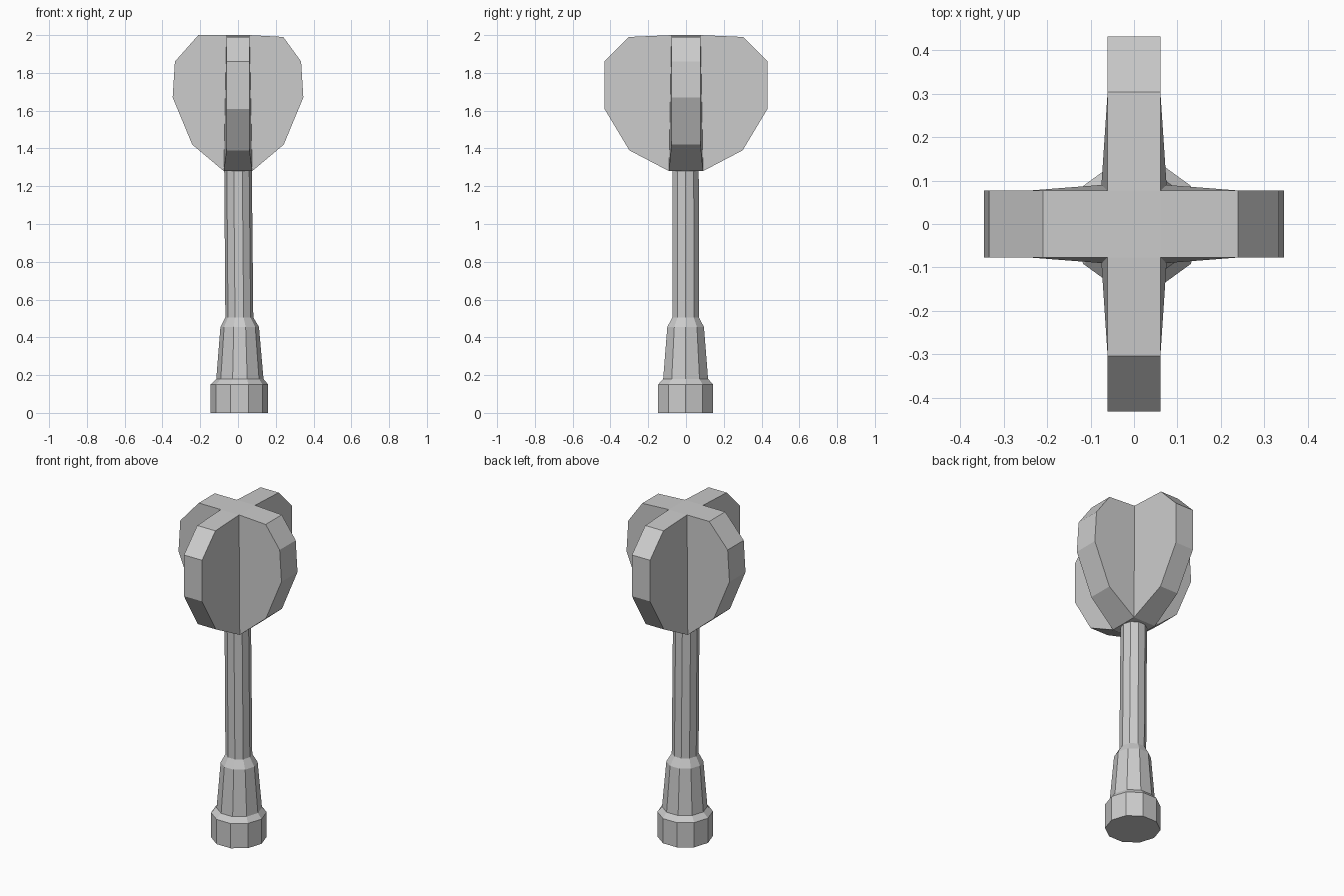
import bpy, bmesh, math
from mathutils import Vector

if "Cube" in bpy.data.objects:
    bpy.data.objects.remove(bpy.data.objects["Cube"])


def make_object(name, bm):
    bmesh.ops.remove_doubles(bm, verts=bm.verts, dist=1e-5)
    bmesh.ops.recalc_face_normals(bm, faces=bm.faces)
    mesh = bpy.data.meshes.new(name)
    bm.to_mesh(mesh)
    bm.free()
    obj = bpy.data.objects.new(name, mesh)
    bpy.context.collection.objects.link(obj)
    return obj


# Handle: ten-sided pommel, tapered grip and shaft (radius, z, x offset)
SIDES = 10
PROFILE = [(0.153, 0, 0.007), (0.153, 0.15, 0.007), (0.125, 0.18, 0.01),
           (0.102, 0.455, 0.009), (0.074, 0.505, 0.007), (0.073, 1.30, 0.0)]
bm = bmesh.new()
rings = []
for r, z, dx in PROFILE:
    rings.append([bm.verts.new((dx + r * math.cos(math.tau * i / SIDES),
                                r * math.sin(math.tau * i / SIDES) - 0.002, z))
                  for i in range(SIDES)])
for a, b in zip(rings, rings[1:]):
    for i in range(SIDES):
        j = (i + 1) % SIDES
        bm.faces.new((a[i], a[j], b[j], b[i]))
bm.faces.new(rings[0][::-1])
bm.faces.new(rings[-1])
make_object("handle", bm)

# Mace head: four flanges growing out of a slightly tapered square core
BOTTOM, TOP = (0.075, 0.09, 1.28), (0.061, 0.077, 2.0)
SIDE_FLANGE = [(0.242, 1.42), (0.346, 1.67), (0.334, 1.86)]
LONG_FLANGE = [(0.30, 1.39), (0.432, 1.61), (0.432, 1.86), (0.304, 1.99)]


def flange(bm, axis, sign, outer):
    other = 1 - axis

    def point(along, across, z):
        p = Vector((0, 0, z))
        p[axis], p[other] = sign * along, across
        return bm.verts.new(p)

    strips = []
    for s in (-1, 1):
        strip = [point(BOTTOM[axis], s * BOTTOM[other], BOTTOM[2])]
        strip += [point(d, s * TOP[other], z) for d, z in outer]
        strip.append(point(TOP[axis], s * TOP[other], TOP[2]))
        bm.faces.new(strip)
        strips.append(strip)
    a, b = strips
    for i in range(len(a) - 1):
        bm.faces.new((a[i], a[i + 1], b[i + 1], b[i]))


bm = bmesh.new()
flange(bm, 0, 1, SIDE_FLANGE + [(0.24, 1.99)])
flange(bm, 0, -1, SIDE_FLANGE + [(0.21, 2.0)])
for sign in (1, -1):
    flange(bm, 1, sign, LONG_FLANGE)
# Core caps
for x, y, z in (BOTTOM, TOP):
    bm.faces.new([bm.verts.new(p) for p in
                  ((-x, -y, z), (x, -y, z), (x, y, z), (-x, y, z))])
make_object("flanged_head", bm)
